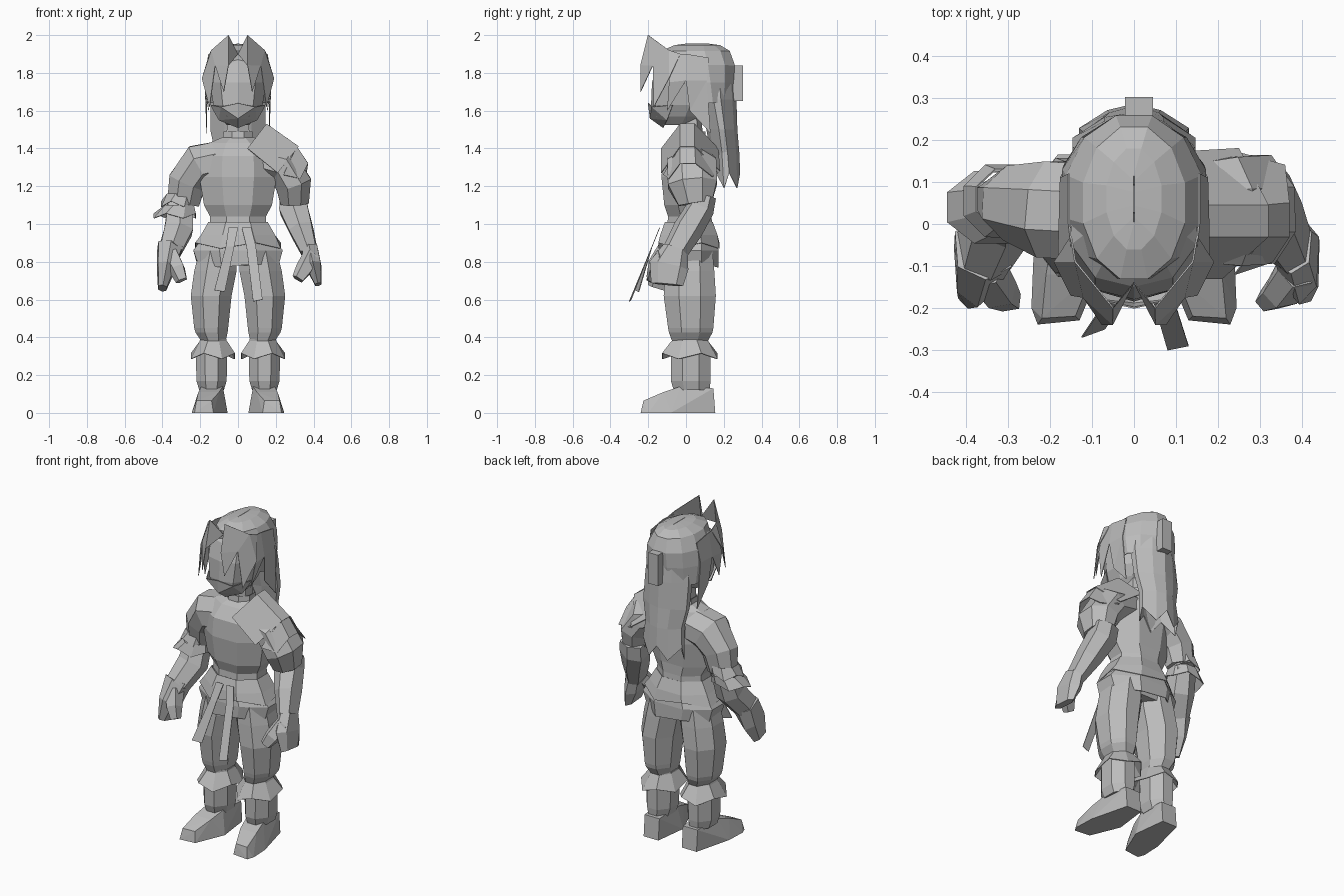
import bpy, bmesh, math
from mathutils import Vector

grey = bpy.data.materials.new("light_grey")
grey.diffuse_color = (0.5, 0.5, 0.5, 1)


def finish(name, bm, mirror=False, thick=0):
    bmesh.ops.recalc_face_normals(bm, faces=bm.faces[:])
    me = bpy.data.meshes.new(name)
    bm.to_mesh(me)
    bm.free()
    me.materials.append(grey)
    ob = bpy.data.objects.new(name, me)
    bpy.context.collection.objects.link(ob)
    if mirror:
        ob.modifiers.new("mirror", 'MIRROR')
    if thick:
        s = ob.modifiers.new("thickness", 'SOLIDIFY')
        s.thickness = thick
        s.offset = 0
    return ob


def loft(name, rings, n=8, follow=False, jag=0, caps=True, mirror=False, power=1):
    """Rings of (x, y, z, half width, half depth); follow turns them along the path."""
    bm = bmesh.new()
    cs = [Vector(r[:3]) for r in rings]
    loops = []
    k = 1 / math.cos(math.pi / n)

    def curve(c):
        return math.copysign(min(1, abs(c) * k) ** power, c)

    for i, r in enumerate(rings):
        u, v = Vector((1, 0, 0)), Vector((0, 1, 0))
        if follow:
            t = (cs[min(i + 1, len(cs) - 1)] - cs[max(i - 1, 0)]).normalized()
            v = (v - t * v.dot(t)).normalized()
            u = v.cross(-t) if t.z < 0 else v.cross(t)
        loop = []
        for j in range(n):
            a = 2 * math.pi * (j + 0.5) / n
            p = cs[i] + u * (r[3] * curve(math.cos(a))) + v * (r[4] * curve(math.sin(a)))
            if jag and i == len(rings) - 1 and j % 2:
                p.z -= jag
            loop.append(bm.verts.new(p))
        loops.append(loop)
    for a, b in zip(loops, loops[1:]):
        for j in range(n):
            bm.faces.new((a[j], a[(j + 1) % n], b[(j + 1) % n], b[j]))
    if caps:
        bm.faces.new(loops[0])
        bm.faces.new(loops[-1])
    return finish(name, bm, mirror, 0 if caps else 0.004)


def sheet(name, pts, faces, mirror=False):
    bm = bmesh.new()
    vs = [bm.verts.new(p) for p in pts]
    for f in faces:
        bm.faces.new([vs[i] for i in f])
    return finish(name, bm, mirror, 0.004)


def hull(name, pts, mirror=False):
    bm = bmesh.new()
    for p in pts:
        bm.verts.new(p)
    bmesh.ops.convex_hull(bm, input=bm.verts[:])
    return finish(name, bm, mirror)


# Feet and legs
hull("boot", [(.08, .155, 0), (.18, .155, 0), (.24, -.08, 0), (.245, -.2, 0), (.23, -.24, 0),
              (.13, -.23, 0), (.055, -.05, 0), (.08, .145, .13), (.18, .145, .13), (.08, -.03, .14),
              (.195, -.03, .14), (.1, -.12, .11), (.21, -.12, .11), (.14, -.22, .065),
              (.22, -.225, .065)], mirror=True)
loft("shin", [(.14, .03, .12, .065, .095), (.14, .025, .17, .08, .105),
              (.14, .025, .32, .083, .105), (.13, .02, .39, .07, .09)], mirror=True)
loft("knee_cuff", [(.13, .02, .38, .07, .095), (.133, .02, .315, .115, .145)],
     jag=.03, caps=False, mirror=True)
loft("trouser_leg", [(.128, .02, .37, .06, .09), (.14, .025, .425, .085, .115),
                     (.142, .025, .45, .09, .12), (.142, .02, .62, .108, .138),
                     (.12, .02, .75, .112, .13), (.105, .02, .86, .1, .12)], mirror=True)

# Hips and layered skirt
loft("hips", [(0, .02, .78, .14, .11), (0, .02, .86, .18, .125), (0, .02, 1.0, .155, .12)])
loft("skirt_upper", [(0, .015, 1.01, .155, .125), (0, .015, .94, .195, .15),
                     (0, .015, .9, .225, .16)], jag=.03, caps=False)
loft("skirt_lower", [(0, .02, .92, .19, .14), (0, .02, .86, .235, .15), (0, .02, .79, .21, .15)],
     jag=.02, caps=False)

# Two hanging sash ends
sheet("sash_left", [(-.05, -.14, .98), (0, -.14, .98), (-.02, -.18, .88),
                    (-.07, -.25, .64), (-.125, -.27, .65), (-.065, -.18, .88)],
      [(0, 1, 2, 5), (5, 2, 3, 4)])
sheet("sash_right", [(.02, -.14, .98), (.07, -.14, .98), (.095, -.18, .88),
                     (.13, -.29, .6), (.08, -.3, .59), (.045, -.18, .88)],
      [(0, 1, 2, 5), (5, 2, 3, 4)])

# Torso, neck and collar
loft("torso", [(0, .02, .98, .15, .12), (0, .02, 1.04, .148, .115), (0, .01, 1.1, .18, .125),
               (0, .01, 1.25, .205, .14), (0, .015, 1.36, .2, .135), (0, .025, 1.43, .15, .095),
               (0, .03, 1.46, .08, .07)])
loft("neck", [(0, .03, 1.4, .065, .065), (0, .02, 1.58, .055, .06)], n=6)
loft("collar", [(0, .03, 1.44, .08, .075), (0, .03, 1.49, .075, .07)], caps=False)

# Left sleeve, cuffs and hand
loft("sleeve_left", [(-.06, .025, 1.34, .105, .115), (-.2, .035, 1.31, .115, .115),
                     (-.27, .05, 1.22, .1, .09), (-.29, .06, 1.11, .085, .065)], n=8, follow=True)
loft("cuff_left_upper", [(-.3, .06, 1.16, .075, .07), (-.32, .055, 1.09, .085, .085)],
     jag=-.03, caps=False)
loft("cuff_left_lower", [(-.31, .05, 1.1, .075, .075), (-.335, .04, 1.03, .11, .085)],
     jag=-.025, caps=False)
loft("forearm_left", [(-.305, .06, 1.1, .065, .065), (-.315, .015, .97, .075, .08),
                      (-.36, -.07, .86, .06, .08)], n=6, follow=True)
loft("hand_left", [(-.36, -.06, .88, .065, .08), (-.38, -.11, .77, .047, .095),
                   (-.4, -.145, .66, .022, .06)], n=6, follow=True)
loft("thumb_left", [(-.36, -.11, .83, .045, .05), (-.325, -.165, .76, .042, .04),
                    (-.3, -.185, .7, .03, .025)], n=5, follow=True)

# Right sleeve, arm and hand
loft("sleeve_right", [(.08, .025, 1.35, .095, .11), (.23, .03, 1.31, .1, .13),
                      (.295, .035, 1.21, .095, .13), (.3, .05, 1.11, .075, .09)], n=8, follow=True)
loft("forearm_right", [(.29, .09, 1.15, .07, .07), (.295, .075, 1.08, .075, .075),
                       (.335, .01, .97, .062, .08), (.378, -.06, .85, .042, .068)], n=6, follow=True)
loft("hand_right", [(.38, -.055, .87, .042, .068), (.4, -.09, .78, .04, .105),
                    (.425, -.1, .68, .017, .085)], n=6, follow=True)
loft("thumb_right", [(.38, -.11, .83, .04, .05), (.345, -.165, .76, .042, .04),
                     (.315, -.185, .71, .03, .025)], n=5, follow=True)

# Angled shoulder plate folded over the right shoulder
sheet("shoulder_plate", [(.05, -.13, 1.4), (.21, -.13, 1.27), (.15, -.03, 1.53), (.32, -.03, 1.41),
                         (.15, .045, 1.53), (.32, .045, 1.41), (.08, .17, 1.4), (.25, .18, 1.28)],
      [(0, 1, 3, 2), (2, 3, 5, 4), (4, 5, 7, 6)])
sheet("shoulder_plate_under", [(.24, -.12, 1.26), (.33, -.09, 1.24), (.37, -.03, 1.32),
                               (.31, -.03, 1.41), (.31, .045, 1.41), (.37, .05, 1.32),
                               (.36, .14, 1.25), (.25, .17, 1.27)],
      [(0, 1, 2, 3), (3, 2, 5, 4), (4, 5, 6, 7)])

# Head and face mask
loft("head", [(0, -.05, 1.525, .06, .08), (0, -.045, 1.57, .1, .13), (0, -.03, 1.63, .13, .155),
              (0, -.02, 1.75, .15, .16), (0, 0, 1.85, .15, .15), (0, .02, 1.9, .11, .12)], n=10)
sheet("face_mask", [(0, -.2, 1.64), (.09, -.18, 1.62), (.145, -.07, 1.63), (.1, -.1, 1.55),
                    (0, -.19, 1.56), (0, -.12, 1.51)],
      [(0, 1, 4), (1, 2, 3), (1, 3, 4), (4, 3, 5)], mirror=True)

# Hair cap, long tail with ragged end, and tie
loft("hair_cap", [(0, .06, 1.953, .001, .06), (0, .06, 1.945, .065, .12), (0, .05, 1.915, .12, .18),
                  (0, .065, 1.84, .16, .192), (0, .085, 1.75, .17, .165),
                  (0, .11, 1.64, .165, .12)], n=12, caps=False)
loft("hair_tail", [(0, .155, 1.8, .13, .1), (0, .165, 1.66, .145, .1), (0, .19, 1.5, .145, .08),
                   (0, .205, 1.38, .12, .075), (0, .215, 1.27, .13, .07)],
     n=10, jag=.08, caps=False, power=1.5)
hull("hair_tie", [(x, y, z) for x in (-.022, .045) for y in (.23, .303) for z in (1.65, 1.84)])

# Raised fringe tufts and side locks
sheet("fringe", [(0, -.14, 1.9), (.05, -.2, 2.0), (.14, -.09, 1.92), (.19, -.09, 1.77),
                 (.075, -.24, 1.7), (.05, -.24, 1.84), (.12, -.175, 1.84), (.15, -.03, 1.9),
                 (.15, -.17, 1.62)],
      [(0, 1, 5), (1, 2, 6, 5), (5, 6, 4), (2, 7, 3), (2, 3, 8, 6)], mirror=True)
sheet("side_lock", [(.145, -.09, 1.9), (.155, .0, 1.9), (.155, .12, 1.88), (.18, -.09, 1.75),
                    (.178, .0, 1.76), (.175, .11, 1.76), (.155, -.1, 1.6), (.165, .02, 1.6),
                    (.165, .13, 1.48)],
      [(0, 1, 4, 3), (1, 2, 5, 4), (3, 4, 6), (4, 5, 7), (5, 8, 7)], mirror=True)
